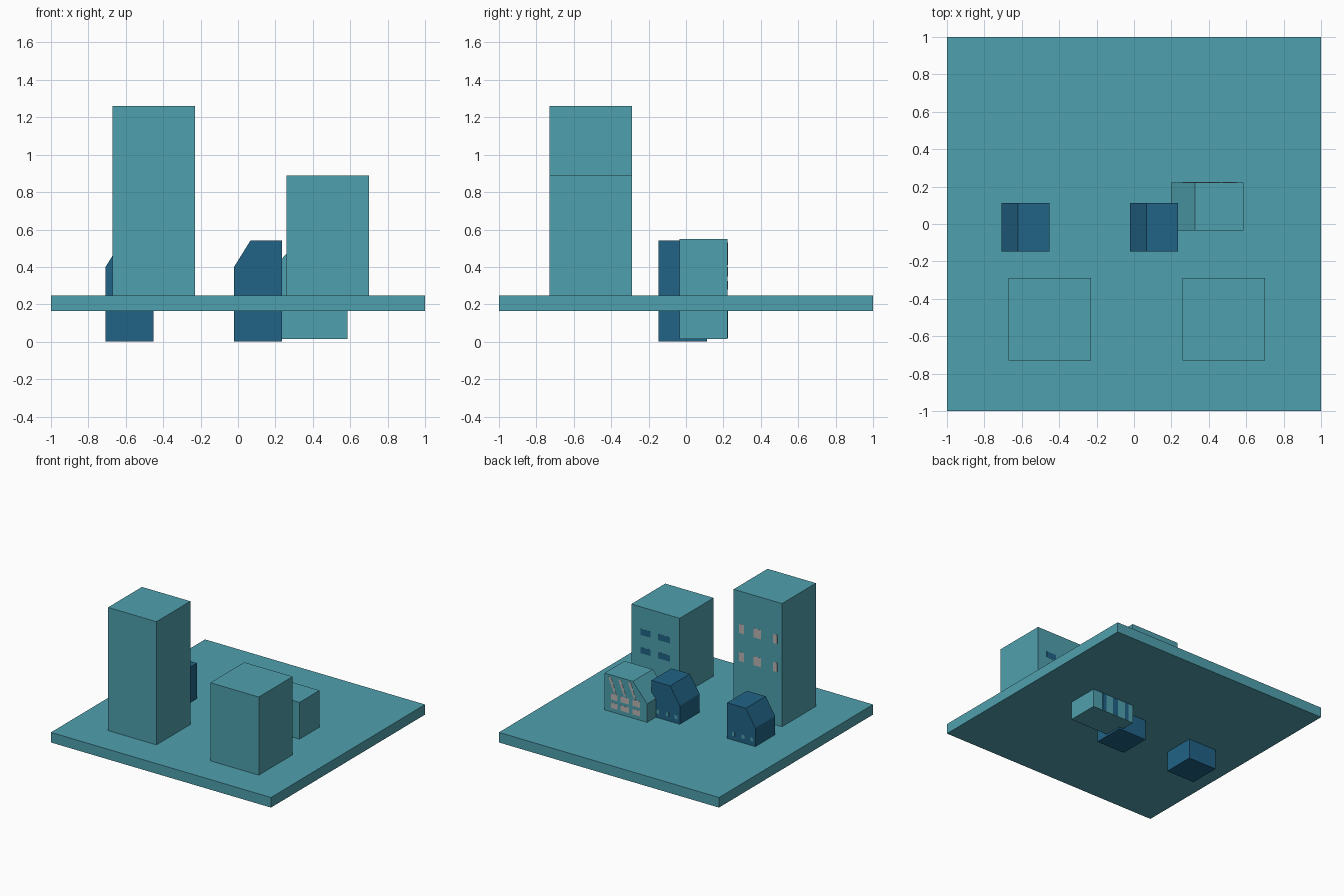
import bpy, bmesh

if "Cube" in bpy.data.objects:
    bpy.data.objects.remove(bpy.data.objects["Cube"])


def material(name, rgb):
    m = bpy.data.materials.new(name)
    m.diffuse_color = (*rgb, 1)
    m.use_nodes = True
    m.node_tree.nodes["Principled BSDF"].inputs["Base Color"].default_value = m.diffuse_color
    return m


TEAL = material("teal", (0.078, 0.352, 0.423))
BLUE = material("blue", (0.015, 0.125, 0.238))
PALE = material("pale", (0.50, 0.45, 0.45))


def prism(name, profile, y0, y1, mat):
    """Extrude an x-z outline from y0 to y1."""
    bm = bmesh.new()
    face = bm.faces.new([bm.verts.new((x, y0, z)) for x, z in profile])
    new = bmesh.ops.extrude_face_region(bm, geom=[face])["geom"]
    bmesh.ops.translate(bm, vec=(0, y1 - y0, 0),
                        verts=[v for v in new if isinstance(v, bmesh.types.BMVert)])
    bmesh.ops.recalc_face_normals(bm, faces=bm.faces)
    mesh = bpy.data.meshes.new(name)
    bm.to_mesh(mesh)
    bm.free()
    mesh.materials.append(mat)
    obj = bpy.data.objects.new(name, mesh)
    bpy.context.collection.objects.link(obj)
    return obj


def block(name, x0, x1, y0, y1, z0, z1, mat):
    return prism(name, [(x0, z0), (x1, z0), (x1, z1), (x0, z1)], y0, y1, mat)


def windows(name, columns, rows, y, mat):
    """Thin panes on a back wall at y."""
    for z0, z1 in rows:
        for x0, x1 in columns:
            block(name, x0, x1, y - 0.001, y + 0.001, z0, z1, mat)


def house(name, x0, x1, y0, y1, z0, z1, slope, eave, mat):
    """House with its left upper edge cut to a sloping roof."""
    prism(name, [(x0, z0), (x1, z0), (x1, z1), (x0 + slope, z1), (x0, eave)], y0, y1, mat)


# Ground slab
block("ground_slab", -1, 1, -1, 1, 0.165, 0.248, TEAL)

# Tall towers along the front, windows on the back walls
block("tall_tower", -0.67, -0.23, -0.73, -0.29, 0.20, 1.26, TEAL)
windows("tall_tower_window", [(-0.325, -0.28), (-0.48, -0.41), (-0.627, -0.59)],
        [(0.915, 0.99), (0.685, 0.76)], -0.29, PALE)
block("short_tower", 0.26, 0.70, -0.73, -0.29, 0.20, 0.89, TEAL)
windows("short_tower_window", [(0.525, 0.615), (0.35, 0.455)],
        [(0.66, 0.71), (0.51, 0.56)], -0.29, BLUE)

# Two matching small blue houses
for x in (-0.708, -0.021):
    house("blue_house", x, x + 0.257, -0.147, 0.111, 0.0, 0.54, 0.087, 0.40, BLUE)
    windows("blue_house_window", [(x + d, x + d + 0.025) for d in (0.02, 0.10, 0.187)],
            [(0.283, 0.315)], 0.111, TEAL)

# Wider teal house
house("teal_house", 0.197, 0.585, -0.036, 0.223, 0.015, 0.55, 0.13, 0.40, TEAL)
windows("teal_house_window", [(0.467, 0.525), (0.36, 0.44), (0.26, 0.33)],
        [(0.35, 0.40), (0.28, 0.325)], 0.223, PALE)
# Slanting strips above the windows and upright strips near the base
for i in range(3):
    x = 0.48 - 0.09 * i
    prism("wall_strip", [(x, 0.41), (x + 0.018, 0.41), (x + 0.07, 0.53), (x + 0.045, 0.53)],
          0.222, 0.224, PALE)
windows("base_strip", [(0.46, 0.495), (0.345, 0.395), (0.24, 0.275)],
        [(0.02, 0.165)], 0.223, BLUE)
